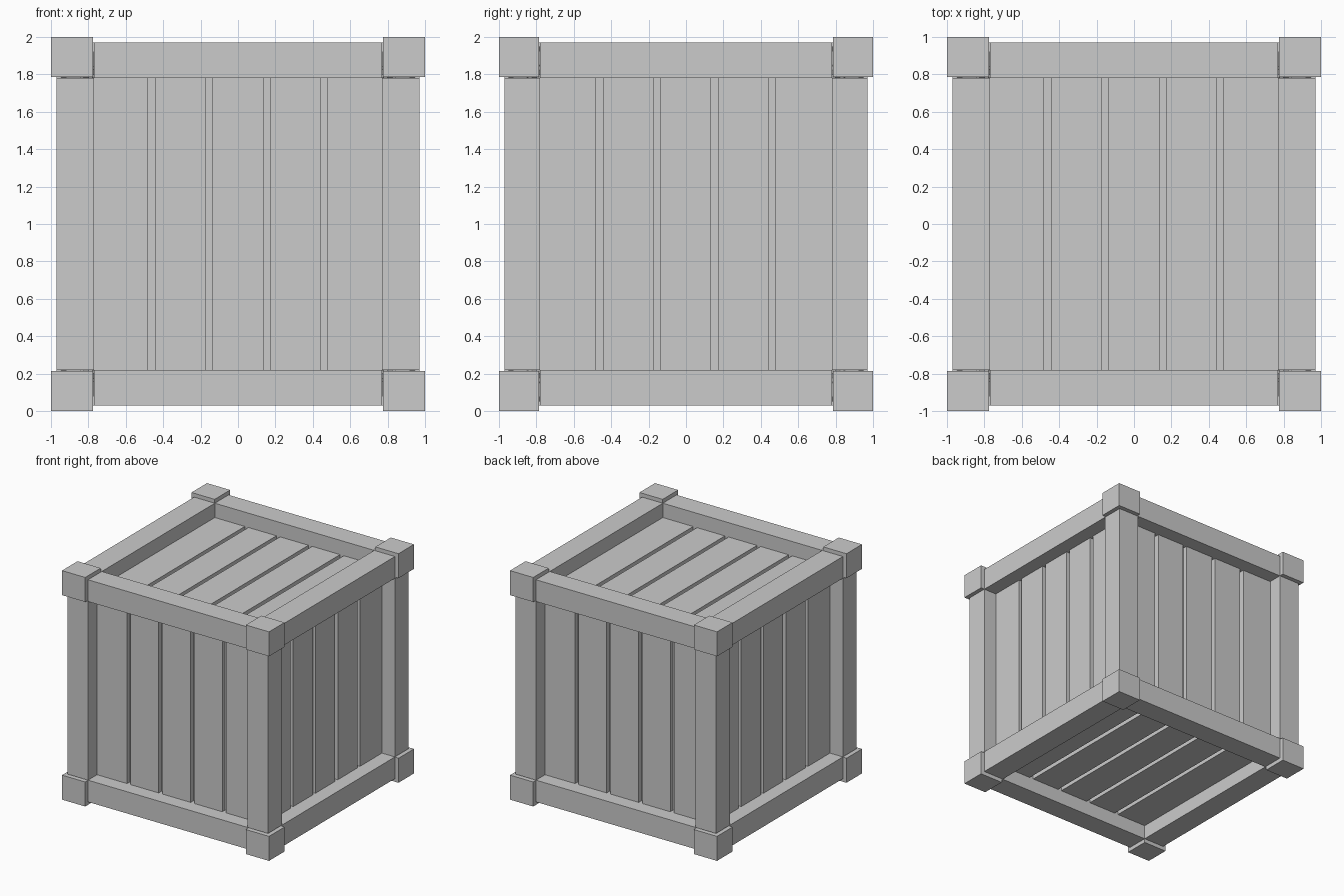
import bpy, bmesh
from math import pi
from mathutils import Matrix, Vector
from itertools import product

if "Cube" in bpy.data.objects:
    bpy.data.objects.remove(bpy.data.objects["Cube"])

INNER = (0.77, 0.78, 0.78)   # inner edge of the frame on x, y, z
OUTER = 0.97                 # outer face of the beams
PANEL, CORE = 0.845, 0.805   # plank face and groove floor
CENTRE = Vector((0, 0, 1))


def box(bm, lo, hi, matrix=Matrix()):
    lo, hi = Vector(lo), Vector(hi)
    m = matrix @ Matrix.Translation((lo + hi) / 2) @ Matrix.Diagonal((*(hi - lo), 1))
    return bmesh.ops.create_cube(bm, size=1, matrix=m)["verts"]


def finish(name, bm):
    bmesh.ops.recalc_face_normals(bm, faces=bm.faces)
    me = bpy.data.meshes.new(name)
    bm.to_mesh(me)
    bm.free()
    ob = bpy.data.objects.new(name, me)
    ob.location = CENTRE
    bpy.context.collection.objects.link(ob)


# Solid core: forms the groove floors
bm = bmesh.new()
box(bm, [-CORE] * 3, [CORE] * 3)
finish("crate_core", bm)

# Five planks on each side, modelled on the front and turned into place
edges = (-0.80, -0.48, -0.445, -0.175, -0.14, 0.135, 0.17, 0.44, 0.477, 0.80)
sides = {
    "front": Matrix(),
    "right": Matrix.Rotation(pi / 2, 4, 'Z'),
    "back": Matrix.Rotation(pi, 4, 'Z'),
    "left": Matrix.Rotation(-pi / 2, 4, 'Z'),
    "top": Matrix.Rotation(-pi / 2, 4, 'X'),
    "bottom": Matrix.Rotation(pi / 2, 4, 'X'),
}
for side, rot in sides.items():
    bm = bmesh.new()
    for a, b in zip(edges[::2], edges[1::2]):
        box(bm, (a, -PANEL, -0.8), (b, -CORE + 0.02, 0.8), rot)
    finish(side + "_planks", bm)

# Twelve frame beams, four along each axis
for axis, name in enumerate(("width_beams", "depth_beams", "corner_posts")):
    bm = bmesh.new()
    u, v = [i for i in range(3) if i != axis]
    for su, sv in product((-1, 1), repeat=2):
        lo, hi = [0] * 3, [0] * 3
        lo[axis], hi[axis] = -INNER[axis], INNER[axis]
        for i, s in ((u, su), (v, sv)):
            lo[i], hi[i] = sorted((s * INNER[i], s * OUTER))
        box(bm, lo, hi)
    finish(name, bm)

# Eight corner blocks with slightly drafted flanks
bm = bmesh.new()
for signs in product((-1, 1), repeat=3):
    for vert in box(bm, INNER, (1, 1, 1)):
        outer = [c > 0.9 for c in vert.co]
        draft = 0.006 if any(outer) else 0
        vert.co = [s * (c if o else c + draft)
                   for s, c, o in zip(signs, vert.co, outer)]
finish("corner_blocks", bm)
